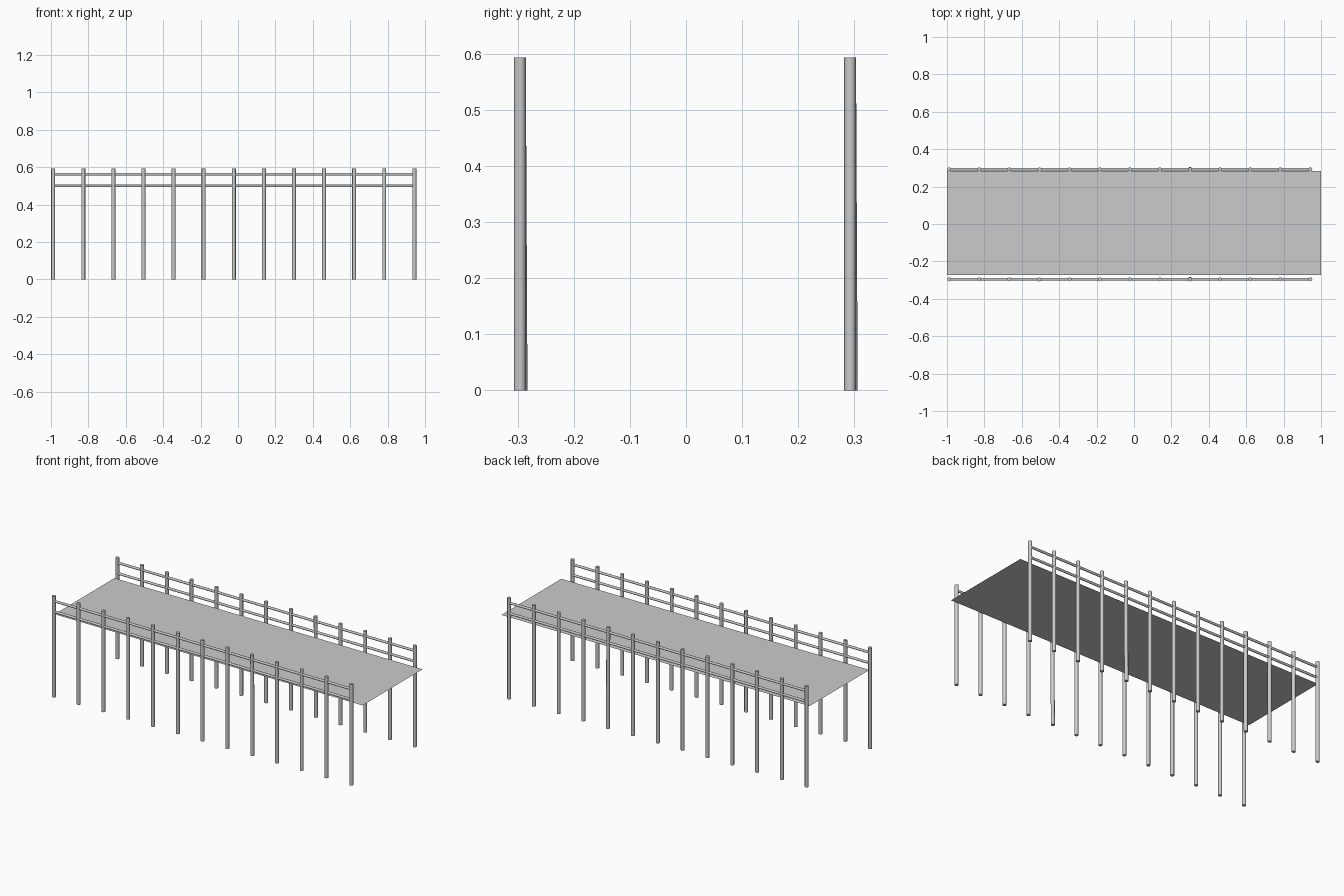
import bpy, math
from mathutils import Vector

if "Cube" in bpy.data.objects:
    bpy.data.objects.remove(bpy.data.objects["Cube"])

grey = bpy.data.materials.new("light_grey")
grey.diffuse_color = (0.6, 0.6, 0.6, 1)
grey.use_nodes = True
grey.node_tree.nodes["Principled BSDF"].inputs["Base Color"].default_value = grey.diffuse_color

POSTS, X0, X1, TOP = 13, -0.988, 0.943, 0.593


def rod(name, a, b, radius):
    """Round bar between two points."""
    a, b = Vector(a), Vector(b)
    d = b - a
    bpy.ops.mesh.primitive_cylinder_add(vertices=12, radius=radius, depth=d.length,
                                        location=(a + b) / 2)
    o = bpy.context.object
    o.name = name
    o.rotation_euler = d.to_track_quat('Z', 'Y').to_euler()
    o.data.materials.append(grey)
    bpy.ops.object.shade_smooth_by_angle(angle=math.radians(40))
    return o


# flat walkway sheet
bpy.ops.mesh.primitive_plane_add(size=1, location=(0, 0.005, 0.472))
deck = bpy.context.object
deck.name = "deck"
deck.scale = (2.0, 0.555, 1)
deck.data.materials.append(grey)

# posts and handrails along both sides
for side, y in (("front", -0.296), ("back", 0.2925)):
    for i in range(POSTS):
        x = X0 + (X1 - X0) * i / (POSTS - 1)
        lean = 0.003 if i == 8 else 0.0     # one post stands slightly crooked
        rod(f"{side}_post_{i + 1}", (x, y + lean, 0), (x, y, TOP), 0.0105)
    for label, z in (("lower", 0.50), ("upper", 0.562)):
        rod(f"{side}_{label}_rail", (X0, y, z), (X1, y, z), 0.007)
